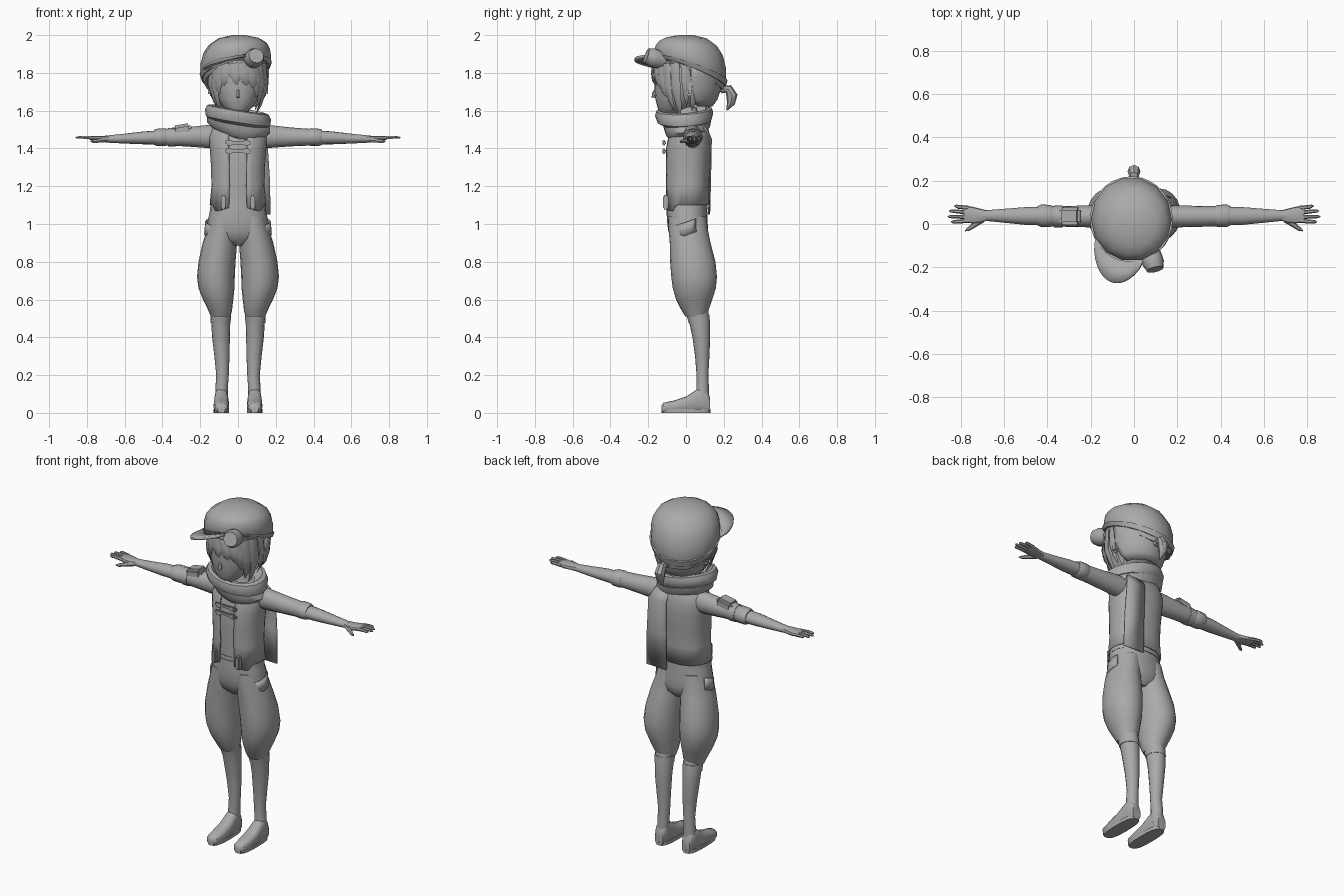
import bpy, bmesh, math
from mathutils import Vector

grey = bpy.data.materials.new("plain_grey")
grey.diffuse_color = (0.4, 0.4, 0.4, 1)


def finish(name, bm, thick=0, angle=40):
    """Turn a bmesh into a named, smooth-shaded object."""
    bmesh.ops.remove_doubles(bm, verts=bm.verts, dist=0.0003)
    bmesh.ops.recalc_face_normals(bm, faces=bm.faces)
    me = bpy.data.meshes.new(name)
    bm.to_mesh(me)
    bm.free()
    me.materials.append(grey)
    me.shade_smooth()
    me.set_sharp_from_angle(angle=math.radians(angle))
    ob = bpy.data.objects.new(name, me)
    bpy.context.collection.objects.link(ob)
    if thick:
        mod = ob.modifiers.new("thickness", 'SOLIDIFY')
        mod.thickness = thick
        mod.offset = 0
    return ob


def skin(bm, rows, closed=True, ends=True):
    """Bridge rows of points with quads."""
    vs = [[bm.verts.new(p) for p in row] for row in rows]
    n = len(vs[0])
    for a, b in zip(vs, vs[1:]):
        for i in range(n if closed else n - 1):
            j = (i + 1) % n
            bm.faces.new((a[i], a[j], b[j], b[i]))
    if closed and ends:
        bm.faces.new(vs[0])
        bm.faces.new(vs[-1])


def loft(name, rings, axis='z', n=16, p=2.0, s=1, arc=None, warp=None, thick=0, ends=True):
    """Rings are (position, centre a, centre b, radius a, radius b) along an axis."""
    a0, a1 = arc or (0, 360)
    steps = n + 1 if arc else n
    rows = []
    for t, ca, cb, ra, rb in rings:
        row = []
        for i in range(steps):
            g = math.radians(a0 + (a1 - a0) * i / n)
            c, d = math.cos(g), math.sin(g)
            a = ca + ra * math.copysign(abs(c) ** (2 / p), c)
            b = cb + rb * math.copysign(abs(d) ** (2 / p), d)
            v = Vector({'x': (t, a, b), 'y': (a, t, b), 'z': (a, b, t)}[axis])
            v.x *= s
            row.append(warp(v) if warp else v)
        rows.append(row)
    bm = bmesh.new()
    skin(bm, rows, not arc, ends)
    return finish(name, bm, thick)


def tube(name, pts, n=8, flat=1.0, ref=(1, 0, 0), s=1):
    """Tapered tube through points (x, y, z, radius)."""
    P = [Vector((q[0] * s, q[1], q[2])) for q in pts]
    rows = []
    for i, q in enumerate(pts):
        t = (P[min(i + 1, len(P) - 1)] - P[max(i - 1, 0)]).normalized()
        u = t.cross(Vector(ref)).normalized()
        v = u.cross(t)
        rows.append([P[i] + q[3] * (u * math.cos(k * math.tau / n) + v * flat * math.sin(k * math.tau / n))
                     for k in range(n)])
    bm = bmesh.new()
    skin(bm, rows)
    return finish(name, bm)


def box(name, loc, size, bevel=0.0, rot=0.0):
    bm = bmesh.new()
    bmesh.ops.create_cube(bm, size=1)
    bmesh.ops.scale(bm, vec=size, verts=bm.verts)
    if bevel:
        bmesh.ops.bevel(bm, geom=bm.edges[:], offset=bevel, segments=2, affect='EDGES')
    ob = finish(name, bm)
    ob.location = loc
    ob.rotation_euler.y = rot
    return ob


# Legs, shoes, trousers, arms and hands on both sides
for s, side in ((1, "left"), (-1, "right")):
    loft(side + "_shoe", [(-.13, .088, .02, .02, .02), (-.118, .088, .027, .033, .027), (-.06, .088, .033, .041, .033),
                          (0, .088, .043, .041, .043), (.045, .088, .058, .038, .058), (.075, .088, .068, .035, .068),
                          (.11, .088, .06, .034, .06), (.128, .088, .04, .026, .04)], 'y', 16, 2.6, s)
    loft(side + "_sole", [(0, .088, 0, .041, .13), (.02, .088, 0, .041, .131)], 'z', 20, 2.8, s)
    loft(side + "_lower_leg", [(.05, .086, .088, .033, .034), (.14, .086, .088, .033, .033), (.2, .082, .087, .033, .031),
                               (.3, .085, .086, .04, .038), (.4, .09, .081, .047, .047), (.47, .091, .073, .05, .054),
                               (.54, .092, .06, .05, .058)], s=s)
    loft(side + "_sock_cuff", [(.475, .092, .071, .053, .057), (.52, .092, .063, .055, .06)], s=s)
    loft(side + "_trouser_leg", [(.51, .092, .052, .052, .056), (.54, .094, .048, .062, .07), (.6, .105, .043, .08, .096),
                                 (.66, .114, .044, .095, .114), (.72, .117, .043, .1, .121), (.8, .111, .036, .098, .12),
                                 (.9, .096, .022, .091, .108), (.97, .083, .012, .081, .104),
                                 (1.04, .075, .007, .072, .1)], s=s, n=20)
    # Pocket flap on the hip
    loft(side + "_pocket", [(.94, .0, .012, .176, .098), (1.01, 0, .008, .171, .1)], 'z', 6, 2, s,
         arc=(-48, 25), thick=.006, warp=lambda v: Vector((v.x, v.y, v.z + .35 * v.y)))
    loft(side + "_sleeve", [(.08, .035, 1.465, .05, .06), (.17, .035, 1.463, .051, .06), (.28, .035, 1.461, .049, .05),
                            (.42, .036, 1.459, .045, .042)], 'x', s=s)
    loft(side + "_sleeve_cuff", [(.375, .037, 1.46, .046, .043), (.385, .037, 1.46, .051, .047),
                                 (.43, .038, 1.459, .052, .045), (.445, .038, 1.459, .044, .04)], 'x', 12, 2, s)
    loft(side + "_forearm", [(.4, .037, 1.458, .042, .038), (.5, .037, 1.456, .041, .034), (.6, .038, 1.452, .032, .026),
                             (.68, .039, 1.45, .025, .02), (.7, .039, 1.45, .025, .018)], 'x', s=s)
    loft(side + "_palm", [(.68, .039, 1.45, .024, .018), (.71, .038, 1.45, .033, .017), (.75, .042, 1.452, .039, .015),
                          (.785, .045, 1.455, .037, .01)], 'x', 12, 2.5, s)
    for i, (y0, y1, tip) in enumerate(((.075, .083, .83), (.054, .06, .854), (.033, .034, .86), (.014, .01, .845))):
        tube(f"{side}_finger_{i + 1}", [(.765, y0, 1.455, .010), (.81, (y0 + y1) / 2, 1.459, .009),
                                        (tip - .008, y1, 1.458, .007), (tip, y1, 1.457, .002)], 6, 1, (0, 0, 1), s)
    tube(side + "_thumb", [(.70, .02, 1.446, .014), (.735, -.003, 1.441, .012), (.765, -.024, 1.437, .009),
                           (.78, -.032, 1.436, .002)], 6, 1, (0, 0, 1), s)
    box(side + "_belt_pouch", (s * .078, -.108, 1.115), (.026, .03, .075), .006)
    box(side + "_ear", (s * .145, .022, 1.72), (.03, .045, .085), .012)

# Hips, belt and torso
loft("hips", [(.885, 0, .02, .05, .06), (.92, 0, .017, .125, .095), (.96, 0, .012, .165, .105), (1.0, 0, .008, .163, .107),
              (1.06, 0, .005, .151, .108), (1.13, 0, .005, .136, .104)], n=20, p=2.2)
loft("belt", [(1.075, 0, .005, .149, .11), (1.11, 0, .005, .144, .109)], n=20, p=2.2)
loft("shirt", [(1.08, 0, .005, .13, .1), (1.2, 0, .005, .127, .101), (1.3, 0, .007, .13, .105), (1.4, 0, .012, .137, .108),
               (1.46, 0, .015, .14, .1), (1.51, 0, .02, .12, .085), (1.54, 0, .015, .075, .065), (1.62, 0, .0, .05, .055)],
     n=20, p=2.3)


# Open vest whose front corners hang lower
def hang(v):
    if v.z < 1.12 and v.y < -.06:
        v.z -= .03 * min(1, abs(v.x) / .1)
    return v


loft("vest", [(1.10, 0, .005, .146, .112), (1.2, 0, .005, .137, .11), (1.3, 0, .007, .139, .114), (1.4, 0, .012, .146, .117),
              (1.46, 0, .015, .15, .109), (1.51, 0, .02, .132, .093), (1.54, 0, .018, .09, .075)],
     n=28, p=2.3, arc=(-74, 254), warp=hang, thick=.008)
for i, z in enumerate((1.385, 1.43)):
    box(f"vest_clasp_{i + 1}", (0, -.113, z), (.14, .014, .018), .004, .03)
    for x in (-.045, .045):
        box("clasp_buckle", (x, -.118, z), (.025, .012, .03), .003)

# Arm pouch on one sleeve only
box("arm_pouch", (-.295, .036, 1.5), (.1, .082, .055), .014, -.18)
loft("arm_strap", [(-.37, .035, 1.459, .05, .049), (-.33, .035, 1.46, .051, .051)], 'x', 12)


# Scarf: two wraps tilted toward one shoulder, plus a hanging tail
def tilt(v):
    return Vector((v.x, v.y, v.z - .16 * v.x + .05 * v.y))


loft("scarf_lower_wrap", [(1.455, .01, .0, .085, .085), (1.475, .01, .0, .13, .105), (1.51, .005, .005, .168, .122),
                          (1.54, .0, .005, .165, .128), (1.565, 0, 0, .12, .1)], n=20, warp=tilt)
loft("scarf_upper_wrap", [(1.53, 0, -.005, .145, .12), (1.545, 0, -.008, .17, .143), (1.58, 0, -.01, .175, .154),
                          (1.605, 0, -.01, .162, .148), (1.61, 0, -.01, .14, .13), (1.56, 0, -.01, .09, .09)],
     n=20, warp=tilt)
bm = bmesh.new()
skin(bm, [[(.03, .10, 1.53), (.13, .095, 1.51)], [(.036, .134, 1.45), (.155, .128, 1.45)],
          [(.04, .13, 1.25), (.168, .124, 1.25)], [(.04, .125, 1.05), (.173, .12, 1.05)]], closed=False)
finish("scarf_tail", bm, .006)

# Head and nose
loft("head", [(1.575, 0, -.09, .025, .03), (1.592, 0, -.08, .05, .06), (1.62, 0, -.06, .08, .092),
              (1.66, 0, -.035, .107, .127), (1.71, 0, -.02, .127, .147), (1.78, 0, -.008, .138, .16),
              (1.85, 0, 0, .14, .165), (1.93, 0, .01, .12, .14)], n=20, p=2.1)
tube("nose", [(0, -.158, 1.72, .004), (0, -.168, 1.69, .012), (0, -.172, 1.677, .012), (0, -.155, 1.668, .003)], 6)

# Back hair shell, hanging locks and ponytail
loft("back_hair", [(1.625, 0, .05, .095, .085), (1.66, 0, .035, .13, .125), (1.71, 0, .02, .15, .158),
                   (1.78, 0, .01, .158, .178), (1.86, 0, .01, .16, .175)], n=18, arc=(5, 175), thick=.012)
locks = ((-38, -30, 1.60, .026), (-20, -14, 1.57, .026), (0, 2, 1.63, .024), (20, 16, 1.60, .03),
         (-142, -148, 1.58, .026), (-160, -165, 1.61, .028), (-180, -182, 1.63, .024), (162, 165, 1.6, .03),
         (-125, -138, 1.68, .03), (-112, -122, 1.73, .03), (-100, -92, 1.735, .032), (-88, -70, 1.73, .032),
         (-72, -52, 1.71, .03), (-56, -42, 1.66, .028), (60, 58, 1.6, .03), (90, 90, 1.61, .03), (120, 122, 1.6, .03))
for i, (a0, a1, zt, w) in enumerate(locks):
    pts = []
    for f, grow, r in ((0, 0, 1), (.45, .008, 1), (.8, .006, .6), (1, -.004, .06)):
        g = math.radians(a0 + (a1 - a0) * f)
        k = max(0, 1.72 - (1.85 + (zt - 1.85) * f)) * .35
        pts.append(((.148 + grow - k) * math.cos(g), -.002 + (.166 + grow - k) * math.sin(g),
                    1.85 + (zt - 1.85) * f, w * r))
    g = math.radians(a0)
    tube(f"hair_lock_{i + 1}", pts, 6, .3, (math.cos(g), math.sin(g), 0))
tube("ponytail", [(0, .15, 1.70, .014), (0, .19, 1.715, .014), (0, .225, 1.715, .024), (0, .243, 1.68, .03),
                  (0, .238, 1.64, .022), (0, .215, 1.6, .002)], 8)
tube("hair_tie", [(0, .185, 1.713, .022), (0, .202, 1.716, .022)], 8)


# Cap: low at the back and on one side
def slouch(v):
    f = (2.0 - v.z) / .2
    return Vector((v.x, v.y, v.z + f * (.2 * v.x - .4 * v.y)))


loft("cap", [(1.79, -.012, .022, .168, .178), (1.83, -.012, .022, .186, .193), (1.875, -.012, .022, .187, .194),
             (1.92, -.008, .018, .176, .182), (1.955, -.002, .012, .153, .157), (1.985, .002, .004, .105, .11),
             (2.0, .004, 0, .035, .04)], n=14, warp=slouch)
loft("goggle_strap", [(1.81, -.012, .022, .181, .189), (1.835, -.012, .022, .191, .198)], n=28, warp=slouch)

# Cap peak turned to one side
N = 14
inner, middle, outer = [], [], []
for i in range(N + 1):
    t = i / N
    g = math.radians(-158 + 90 * t)
    reach = .122 * math.sin(math.pi * t) ** .5
    for row, f in ((inner, 0), (middle, .55), (outer, 1)):
        x = -.012 + .178 * math.cos(g) - .24 * reach * f
        y = .022 + .186 * math.sin(g) - .96 * reach * f
        row.append((x, y, 1.862 + .32 * (x + .05) + .02 * f * math.sin(math.pi * t)))
bm = bmesh.new()
skin(bm, [inner, middle, outer], closed=False)
finish("cap_peak", bm, .014)

# Goggle with rim and sunken lens
tube("goggle", [(.07, -.115, 1.865, .044), (.082, -.158, 1.874, .05), (.09, -.182, 1.882, .05), (.094, -.198, 1.887, .043),
                (.097, -.21, 1.891, .04), (.0965, -.2085, 1.8905, .031), (.094, -.200, 1.888, .03)], 16)
